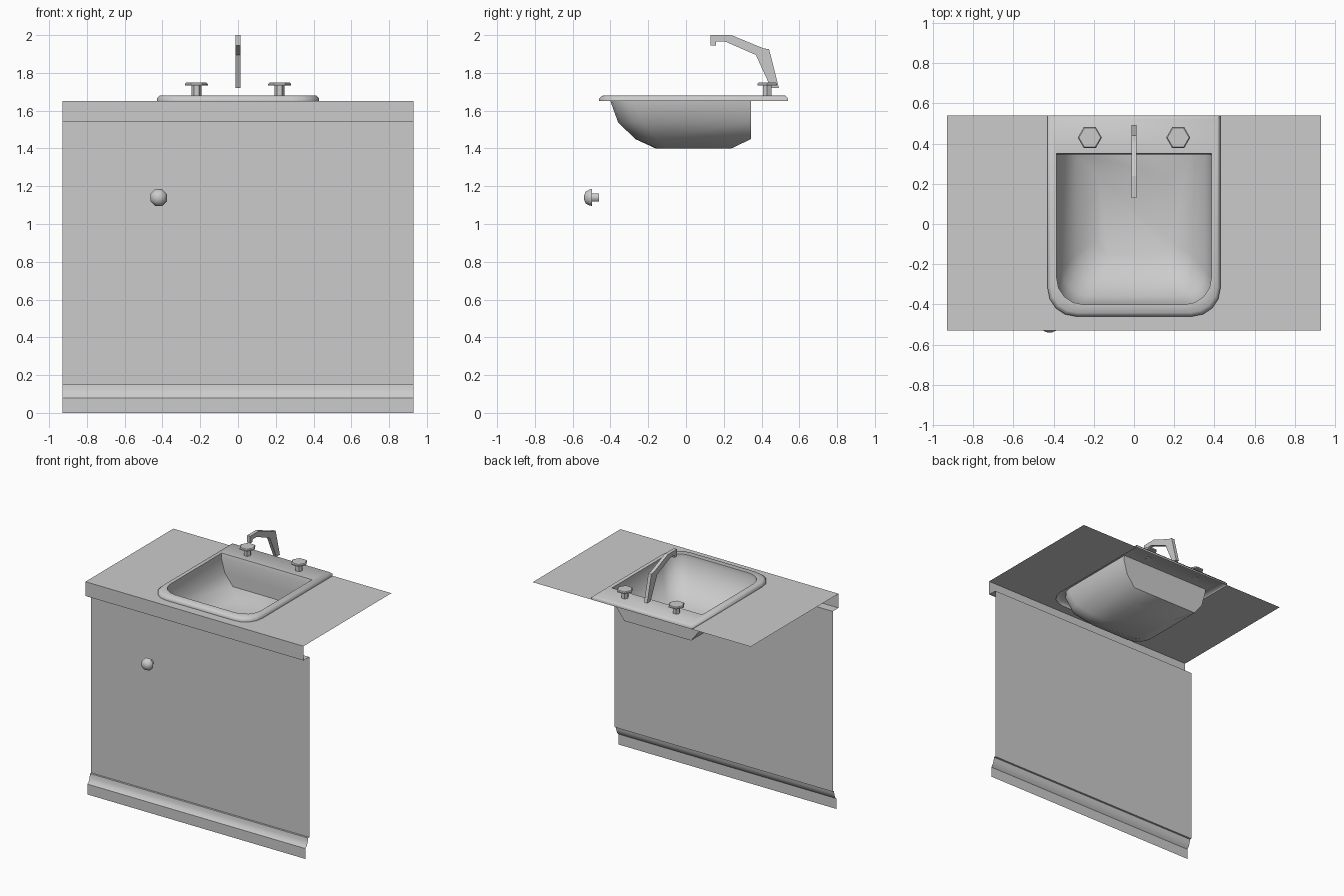
import bpy, bmesh
from math import sin, cos, pi, radians

if "Cube" in bpy.data.objects:
    bpy.data.objects.remove(bpy.data.objects["Cube"])


def make(name, verts, faces, angle=None):
    me = bpy.data.meshes.new(name)
    me.from_pydata(verts, [], faces)
    bm = bmesh.new()
    bm.from_mesh(me)
    bmesh.ops.recalc_face_normals(bm, faces=bm.faces)
    bm.to_mesh(me)
    bm.free()
    ob = bpy.data.objects.new(name, me)
    bpy.context.collection.objects.link(ob)
    if angle:
        bpy.ops.object.select_all(action='DESELECT')
        bpy.context.view_layer.objects.active = ob
        ob.select_set(True)
        bpy.ops.object.shade_smooth_by_angle(angle=radians(angle))
    return ob


def ring(hw, front, back, r, z, seg=4):
    """Outline with square back corners and rounded front corners."""
    right = [(hw, back, z)]
    for i in range(seg + 1):
        a = pi / 2 * i / seg
        right.append((hw - r + r * cos(a), front + r - r * sin(a), z))
    return right + [(-x, y, z) for x, y, z in reversed(right)]


def loft(name, rings, cap_start=False, cap_end=False, angle=None):
    n = len(rings[0])
    faces = [(k * n + i, k * n + (i + 1) % n, (k + 1) * n + (i + 1) % n, (k + 1) * n + i)
             for k in range(len(rings) - 1) for i in range(n)]
    if cap_start:
        faces.append(tuple(range(n)))
    if cap_end:
        faces.append(tuple(range(n * (len(rings) - 1), n * len(rings))))
    return make(name, [p for r in rings for p in r], faces, angle)


def sheet(name, profile, hw, angle=None):
    """Sweep an open y-z profile across the width."""
    verts = [(s * hw, y, z) for y, z in profile for s in (-1, 1)]
    faces = [(2 * i, 2 * i + 1, 2 * i + 3, 2 * i + 2) for i in range(len(profile) - 1)]
    return make(name, verts, faces, angle)


W = 0.93
F, B, TOP = -0.53, 0.54, 1.65

# Countertop with a notch for the sink
notch = ring(0.43, -0.46, B, 0.14, TOP)
top = [(-W, B, TOP), (-W, F, TOP), (W, F, TOP), (W, B, TOP)] + notch
make("countertop", top, [tuple(range(len(top)))])

# Counter lip and cabinet front panel
sheet("counter_lip", [(F, TOP), (F, 1.54), (-0.46, 1.54)], W)
sheet("cabinet_front", [(-0.46, 1.54), (-0.46, 0.15)], W)

# Skirting with a concave moulding
sheet("skirting", [(-0.46, 0.15), (-0.475, 0.15), (-0.479, 0.122), (-0.488, 0.098),
                   (-0.505, 0.08), (-0.505, 0.0)], W, 40)

# Sink rim and tap deck
loft("sink_rim", [ring(0.43, -0.46, 0.54, 0.14, TOP),
                  ring(0.43, -0.46, 0.54, 0.14, 1.665),
                  ring(0.415, -0.442, 0.525, 0.135, 1.68),
                  ring(0.385, -0.40, 0.352, 0.13, 1.68)], angle=60)

# Basin
loft("basin", [ring(0.385, -0.40, 0.352, 0.13, 1.68),
               ring(0.385, -0.40, 0.345, 0.13, 1.65),
               ring(0.355, -0.36, 0.345, 0.13, 1.54),
               ring(0.285, -0.27, 0.345, 0.12, 1.45),
               ring(0.18, -0.16, 0.24, 0.08, 1.40)], cap_end=True, angle=60)

# Spout
spout = [(0.13, 2.0), (0.24, 2.0), (0.41, 1.93), (0.44, 1.925), (0.492, 1.72), (0.45, 1.72),
         (0.37, 1.895), (0.21, 1.965), (0.158, 1.965), (0.158, 1.945), (0.13, 1.945)]
loft("spout", [[(x, y, z) for y, z in spout] for x in (-0.013, 0.013)], True, True)


def lathe(name, profile, place, n, phase=0.0, angle=None):
    """Turn (radius, height) pairs; place maps local coordinates to world."""
    rings = [[place(r * cos(2 * pi * i / n + phase), r * sin(2 * pi * i / n + phase), h)
              for i in range(n)] for r, h in profile]
    return loft(name, rings, True, True, angle)


# Hexagonal taps
for side, s in (("left", -1), ("right", 1)):
    at = lambda u, v, h, s=s: (s * 0.22 + u, 0.43 + v, h)
    lathe(side + "_tap_stem", [(0.026, 1.675), (0.026, 1.735)], at, 6)
    lathe(side + "_tap_handle", [(0.06, 1.733), (0.06, 1.742), (0.054, 1.748)], at, 6)

# Cabinet knob
lathe("cabinet_knob", [(0.022, -0.46), (0.022, -0.497), (0.048, -0.497), (0.046, -0.51),
                       (0.034, -0.531), (0.012, -0.54)],
      lambda u, v, h: (-0.42 + u, h, 1.14 + v), 8, pi / 8, 45)
